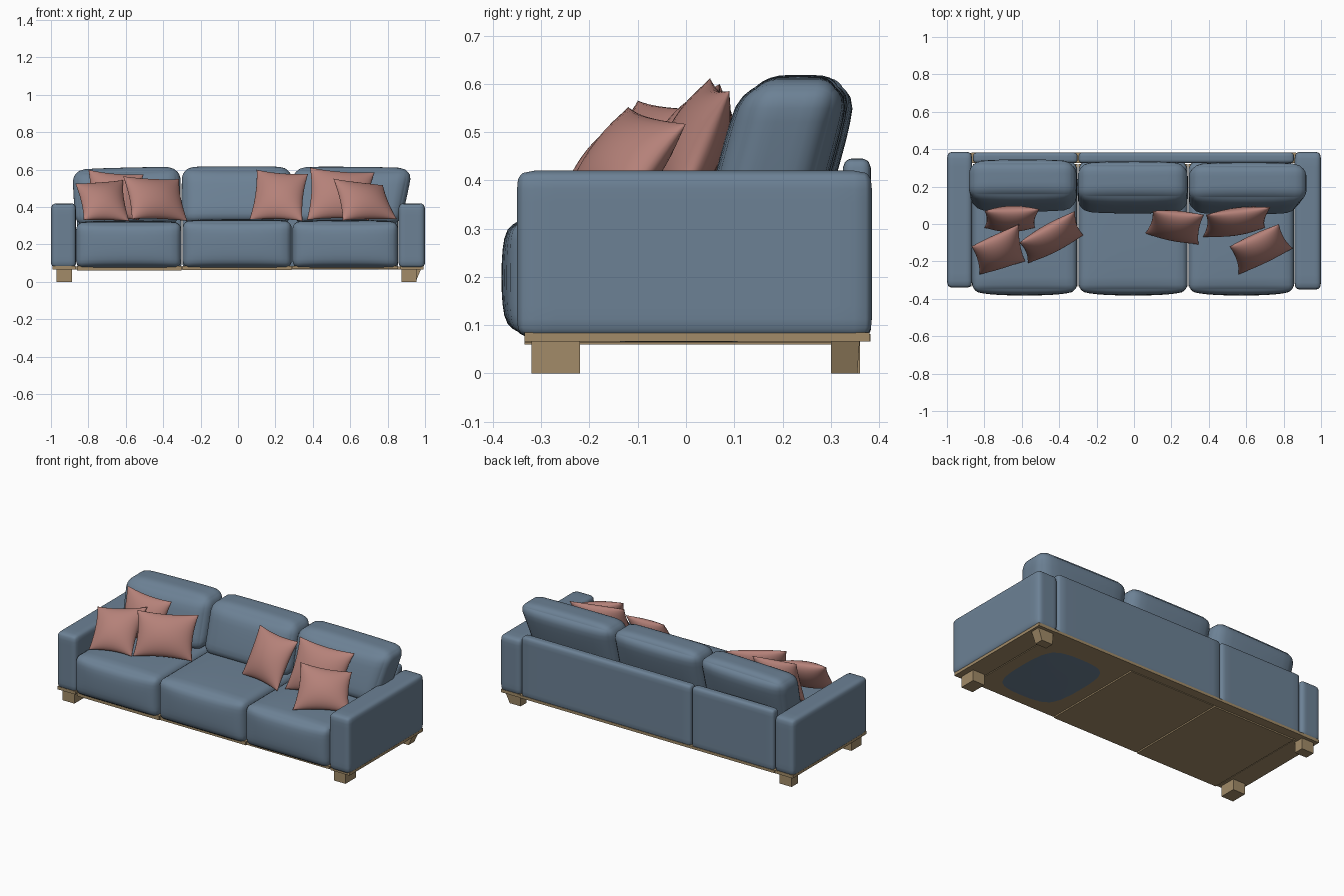
import bpy, bmesh, math
from mathutils import Vector

if "Cube" in bpy.data.objects:
    bpy.data.objects.remove(bpy.data.objects["Cube"])


def material(name, rgb):
    m = bpy.data.materials.new(name)
    m.diffuse_color = (*rgb, 1)
    m.use_nodes = True
    m.node_tree.nodes["Principled BSDF"].inputs["Base Color"].default_value = m.diffuse_color
    return m


BLUE = material("blue_fabric", (0.15, 0.22, 0.30))
PINK = material("rose_fabric", (0.46, 0.22, 0.19))
WOOD = material("wood", (0.36, 0.26, 0.14))


def finish(name, bm, mat, smooth=True):
    bmesh.ops.recalc_face_normals(bm, faces=bm.faces[:])
    me = bpy.data.meshes.new(name)
    bm.to_mesh(me)
    bm.free()
    me.materials.append(mat)
    me.polygons.foreach_set("use_smooth", [smooth] * len(me.polygons))
    ob = bpy.data.objects.new(name, me)
    bpy.context.collection.objects.link(ob)
    return ob


def soft_box(name, lo, hi, r, bulge=(0, 0, 0), deform=None, mat=BLUE):
    """Rounded box whose faces swell outwards by bulge along each axis."""
    lo, hi = Vector(lo), Vector(hi)
    mid, half = (lo + hi) / 2, (hi - lo) / 2
    bm = bmesh.new()
    bmesh.ops.create_cube(bm, size=2)
    bmesh.ops.subdivide_edges(bm, edges=bm.edges[:], cuts=13, use_grid_fill=True)
    for v in bm.verts:
        t = Vector([math.sin(c * math.pi / 2) for c in v.co])
        p = Vector([t[a] * half[a] for a in range(3)])
        core = Vector([max(r - half[a], min(half[a] - r, p[a])) for a in range(3)])
        q = core + (p - core).normalized() * r
        for a in range(3):
            b, c = (a + 1) % 3, (a + 2) % 3
            q[a] += bulge[a] * t[a] * (1 - abs(t[b]) ** 3) * (1 - abs(t[c]) ** 3)
        v.co = q + mid
        if deform:
            deform(v.co)
    return finish(name, bm, mat)


def block(name, lo, hi, taper=(0, 0)):
    """Plain wooden block; taper pulls the lower outer sides inwards."""
    lo, hi = Vector(lo), Vector(hi)
    bm = bmesh.new()
    bmesh.ops.create_cube(bm, size=1)
    for v in bm.verts:
        v.co = Vector([lo[a] + (v.co[a] + 0.5) * (hi[a] - lo[a]) for a in range(3)])
        if v.co.z < lo.z + 1e-4:
            for a in range(2):
                if v.co[a] > hi[a] - 1e-4:
                    v.co[a] -= taper[a]
    return finish(name, bm, WOOD, False)


def pillow(name, tl, tr, br, bl, thick=0.06, n=18, pinch=0.09):
    """Square throw pillow stretched between four corner tips."""
    tl, tr, br, bl = map(Vector, (tl, tr, br, bl))
    normal = (tr - bl).cross(tl - br).normalized()
    bm = bmesh.new()
    for side in (-1, 1):
        rows = []
        for j in range(n + 1):
            v = -math.cos(math.pi * j / n)
            row = []
            for i in range(n + 1):
                u = -math.cos(math.pi * i / n)
                a = (u * (1 - pinch * (1 - v * v)) + 1) / 2
                b = (v * (1 - pinch * (1 - u * u)) + 1) / 2
                p = bl.lerp(br, a).lerp(tl.lerp(tr, a), b)
                h = max(0, (1 - u * u) * (1 - v * v)) ** 0.55
                row.append(bm.verts.new(p + normal * side * thick * h))
            rows.append(row)
        for j in range(n):
            for i in range(n):
                bm.faces.new((rows[j][i], rows[j][i + 1], rows[j + 1][i + 1], rows[j + 1][i]))
    bmesh.ops.remove_doubles(bm, verts=bm.verts[:], dist=1e-4)
    return finish(name, bm, PINK)


# Arms
soft_box("left_arm", (-1, -0.34, 0.075), (-0.865, 0.385, 0.42), 0.028)
soft_box("right_arm", (0.858, -0.35, 0.075), (1, 0.385, 0.42), 0.028)

# Back panels, split behind the left seat
soft_box("back_panel_left", (-0.86, 0.325, 0.072), (-0.302, 0.383, 0.445), 0.02)
soft_box("back_panel_right", (-0.296, 0.325, 0.072), (0.855, 0.383, 0.445), 0.02)

# Seat cushions
for side, x0, x1, top in (("left", -0.866, -0.303, 0.318),
                          ("middle", -0.297, 0.287, 0.326),
                          ("right", 0.291, 0.856, 0.322)):
    soft_box("seat_" + side, (x0, -0.36, 0.075), (x1, 0.33, top), 0.04, (0, 0.022, 0.01))


# Back cushions lean backwards; the outer ones spread over the arms
def lean(x0, spread, roll=0.0):
    def f(co):
        t = co.z - 0.31
        co.z += roll * (co.x - x0)
        co.y += 0.27 * t
        co.x += spread * (co.x - x0) * t
    return f


soft_box("back_cushion_left", (-0.865, 0.065, 0.31), (-0.312, 0.265, 0.612), 0.06,
         (0.005, 0.018, 0.006), lean(-0.31, 0.1, 0.025))
soft_box("back_cushion_middle", (-0.298, 0.055, 0.31), (0.285, 0.255, 0.612), 0.06,
         (0.003, 0.018, 0.006), lean(0, 0))
soft_box("back_cushion_right", (0.298, 0.05, 0.31), (0.865, 0.25, 0.612), 0.06,
         (0.005, 0.018, 0.006), lean(0.3, 0.38, -0.01))

# Throw pillows: top left, top right, bottom right, bottom left tips
pillow("pillow_left_back", (-0.80, 0.07, 0.60), (-0.505, 0.08, 0.575),
       (-0.53, -0.02, 0.33), (-0.80, -0.02, 0.33))
pillow("pillow_left_front", (-0.87, -0.12, 0.525), (-0.615, 0.0, 0.545),
       (-0.582, -0.20, 0.325), (-0.825, -0.27, 0.33))
pillow("pillow_left_inner", (-0.615, -0.10, 0.565), (-0.315, 0.07, 0.55),
       (-0.27, -0.06, 0.325), (-0.568, -0.21, 0.335))
pillow("pillow_right_inner", (0.10, 0.07, 0.60), (0.375, 0.05, 0.578),
       (0.345, -0.11, 0.325), (0.06, -0.05, 0.33))
pillow("pillow_right_back", (0.385, 0.05, 0.612), (0.73, 0.09, 0.585),
       (0.70, -0.02, 0.33), (0.368, -0.07, 0.33))
pillow("pillow_right_front", (0.51, -0.12, 0.552), (0.775, 0.0, 0.517),
       (0.85, -0.13, 0.335), (0.56, -0.27, 0.328))

# Wooden base: rails under the arms and back, panels under the seats
block("left_rail", (-0.992, -0.335, 0.066), (-0.87, 0.38, 0.085))
block("right_rail", (0.865, -0.335, 0.066), (0.992, 0.38, 0.085))
block("back_rail", (-0.87, 0.325, 0.066), (0.865, 0.382, 0.082))
for side, x0, x1, z in (("left", -0.86, -0.302, 0.06),
                        ("middle", -0.297, 0.287, 0.064),
                        ("right", 0.291, 0.856, 0.069)):
    block("base_panel_" + side, (x0, -0.335, z), (x1, 0.322, 0.085))

# Feet
block("front_left_foot", (-0.97, -0.32, 0), (-0.888, -0.22, 0.072))
block("front_right_foot", (0.875, -0.32, 0), (0.955, -0.22, 0.072))
block("rear_left_foot", (-0.97, 0.30, 0), (-0.888, 0.36, 0.072))
block("rear_right_foot", (0.875, 0.30, 0), (0.98, 0.36, 0.072), (0.03, 0.005))
